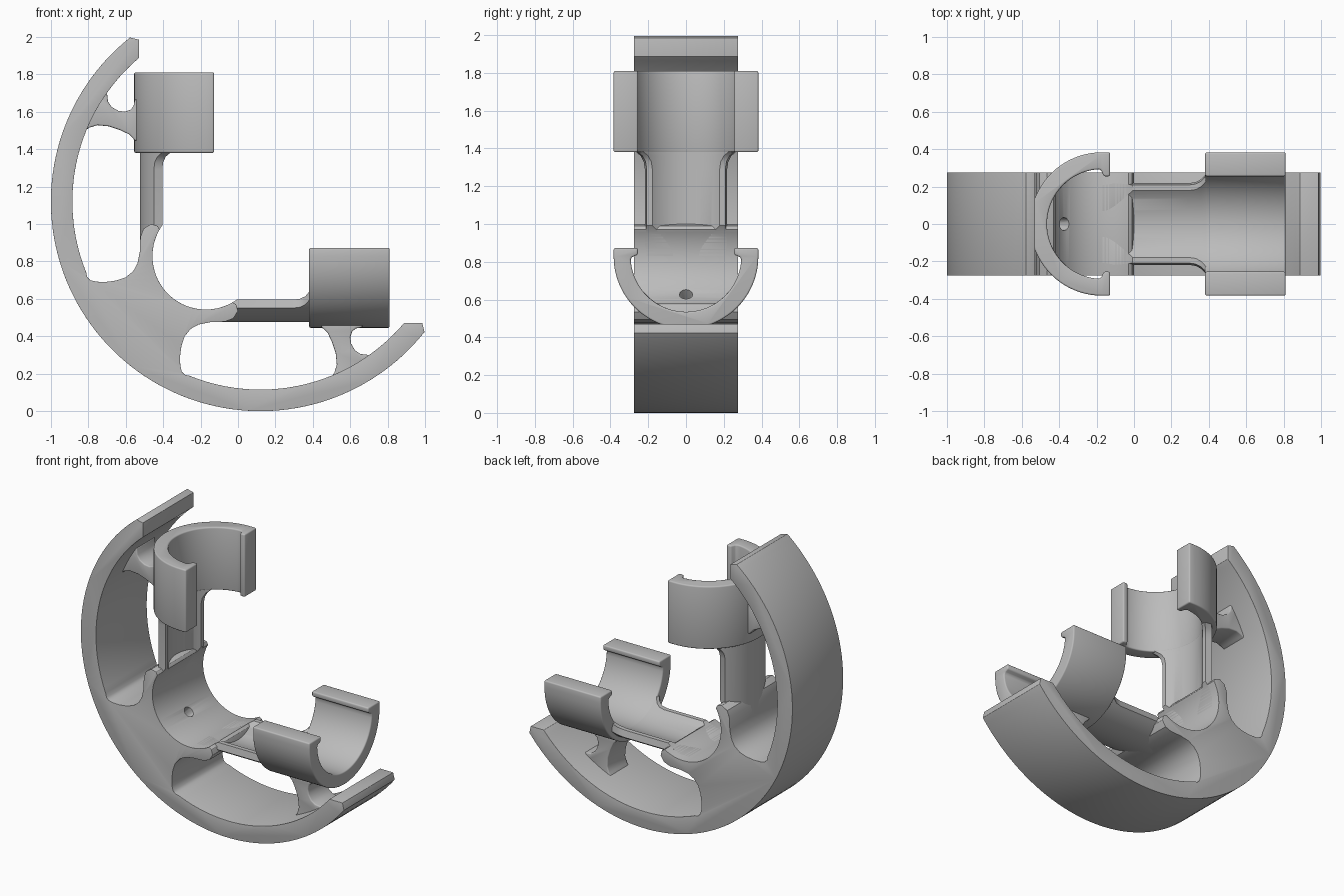
import bpy, bmesh, math
from mathutils import Vector, Matrix

if "Cube" in bpy.data.objects:
    bpy.data.objects.remove(bpy.data.objects["Cube"])

grey = bpy.data.materials.new("plain grey")
grey.diffuse_color = (0.5, 0.5, 0.5, 1)
grey.use_nodes = True
grey.node_tree.nodes["Principled BSDF"].inputs["Base Color"].default_value = grey.diffuse_color

CX, CZ = -0.172, 0.828      # joint centre, shared by both clip axes
RX, RZ = 0.12, 1.12         # centre of the curved rocker


def swap(p):
    """Reflect a front-view point (x, z) over the diagonal z = x + 1."""
    return (p[1] - 1, p[0] + 1)


def arc(cx, cz, r, a0, a1, n):
    return [(cx + r * math.cos(math.radians(a0 + (a1 - a0) * i / n)),
             cz + r * math.sin(math.radians(a0 + (a1 - a0) * i / n))) for i in range(n + 1)]


def loft(name, rings, bevel=0.0, cutters=()):
    """Closed solid through matching rings of 3D points, bevelled and cut."""
    bm = bmesh.new()
    vs = [[bm.verts.new(p) for p in ring] for ring in rings]
    n = len(vs[0])
    for a, b in zip(vs, vs[1:]):
        for i in range(n):
            j = (i + 1) % n
            bm.faces.new((a[i], a[j], b[j], b[i]))
    bm.faces.new(vs[0])
    bm.faces.new(vs[-1])
    bmesh.ops.recalc_face_normals(bm, faces=bm.faces)
    me = bpy.data.meshes.new(name)
    bm.to_mesh(me)
    bm.free()
    ob = bpy.data.objects.new(name, me)
    bpy.context.collection.objects.link(ob)
    me.materials.append(grey)
    for c in cutters:
        m = ob.modifiers.new("cut", 'BOOLEAN')
        m.object, m.operation, m.solver = c, 'DIFFERENCE', 'EXACT'
    if bevel:
        m = ob.modifiers.new("bevel", 'BEVEL')
        m.width, m.segments = bevel, 3
        m.limit_method, m.angle_limit = 'ANGLE', math.radians(40)
    # bake the modifiers, then smooth the curved faces
    dg = bpy.context.evaluated_depsgraph_get()
    baked = bpy.data.meshes.new_from_object(ob.evaluated_get(dg))
    ob.modifiers.clear()
    ob.data = baked
    bpy.ops.object.select_all(action='DESELECT')
    ob.select_set(True)
    bpy.context.view_layer.objects.active = ob
    bpy.ops.object.shade_smooth_by_angle(angle=math.radians(35))
    return ob


def plate(name, pts, half, **kw):
    return loft(name, [[(x, y, z) for x, z in pts] for y in (-half, half)], **kw)


# Cutters: elbow cavity and the small pin hole on the diagonal
elbow_cutter = plate("elbow_cutter", arc(CX, CZ, 0.285, 0, 360 - 3.75, 95), 0.5)
d = Vector((-1, 0, -1)).normalized()
rot = d.to_track_quat('Z', 'Y').to_matrix()
hole = []
for s in (0.2, 0.4):
    hole.append([Vector((CX, 0, CZ)) + rot @ Vector((0.035 * math.cos(i * math.pi / 6),
                 0.035 * math.sin(i * math.pi / 6), s)) for i in range(12)])
pin_cutter = loft("pin_hole_cutter", hole)
for c in (elbow_cutter, pin_cutter):
    c.hide_render = True
    c.hide_set(True)

# Rocker: curved outer band and solid elbow web, mirrored over the diagonal
half = list(reversed(arc(RX, RZ, 1.12, 128.5, 225, 44)))          # diagonal up to the tip
half += [(-0.53, 1.985)]
half += arc(RX, RZ, 1.005, 130.3, 202, 36)                        # down the inside
half += [(-0.805, 0.715), (-0.79, 0.70), (-0.76, 0.692), (-0.71, 0.69), (-0.65, 0.698),
         (-0.60, 0.715), (-0.56, 0.748), (-0.537, 0.79), (-0.525, 0.85), (-0.522, 0.93),
         (-0.505, 0.975), (-0.465, 1.0), (-0.43, 0.99)]
half += arc(CX, CZ, 0.285, 150, 225, 24)
outline = half + [swap(p) for p in reversed(half[1:-1])]
plate("rocker_body", outline, 0.275, bevel=0.018, cutters=[pin_cutter])


# Clip section: C shape with small inward lips (u = depth from axis, v = across)
def c_section():
    pts = [(-0.044, -0.383)]
    pts += arc(0, 0, 0.383, -90, 90, 40)
    pts += [(-0.044, 0.383), (-0.044, 0.255), (-0.010, 0.255), (0.004, 0.288)]
    pts += arc(0, 0, 0.293, 87, -87, 40)
    pts += [(0.004, -0.288), (-0.010, -0.255), (-0.044, -0.255)]
    return pts


# Trough section: shallow slice of the tube wall, w = half width inside
def trough_section(w):
    ro, ri, wo = 0.353, 0.293, w + 0.04
    a = math.degrees(math.asin(wo / ro))
    b = math.degrees(math.asin(w / ri))
    u = ri * math.cos(math.radians(b))
    return arc(0, 0, ro, -a, a, 24) + [(u, wo - 0.01)] + arc(0, 0, ri, b, -b, 24) + [(u, -wo + 0.01)]


def place(section, s, lower):
    """Put a (u, v) section at height s on the upright axis, or on its mirror image."""
    out = []
    for u, v in section:
        x, z = CX - u, s
        if lower:
            x, z = swap((x, z))
        out.append((x, v, z))
    return out


# Strut between rocker band and clip
strut = [(-0.84, 1.48), (-0.795, 1.515), (-0.75, 1.528), (-0.69, 1.522), (-0.63, 1.502),
         (-0.58, 1.478), (-0.55, 1.445), (-0.50, 1.445), (-0.50, 1.665), (-0.552, 1.665),
         (-0.558, 1.63), (-0.575, 1.61), (-0.605, 1.60), (-0.64, 1.605), (-0.675, 1.625),
         (-0.695, 1.655), (-0.70, 1.70), (-0.76, 1.70)]

for side, low in (("upper", False), ("lower", True)):
    loft(side + "_clip", [place(c_section(), s, low) for s in (1.38, 1.81)], bevel=0.009)
    stations = ((0.83, 0.178), (1.29, 0.178), (1.33, 0.184), (1.36, 0.20), (1.385, 0.228))
    loft(side + "_trough", [place(trough_section(w), s, low) for s, w in stations],
         cutters=[elbow_cutter])
    plate(side + "_strut", [swap(p) for p in strut] if low else strut, 0.10, bevel=0.008)
